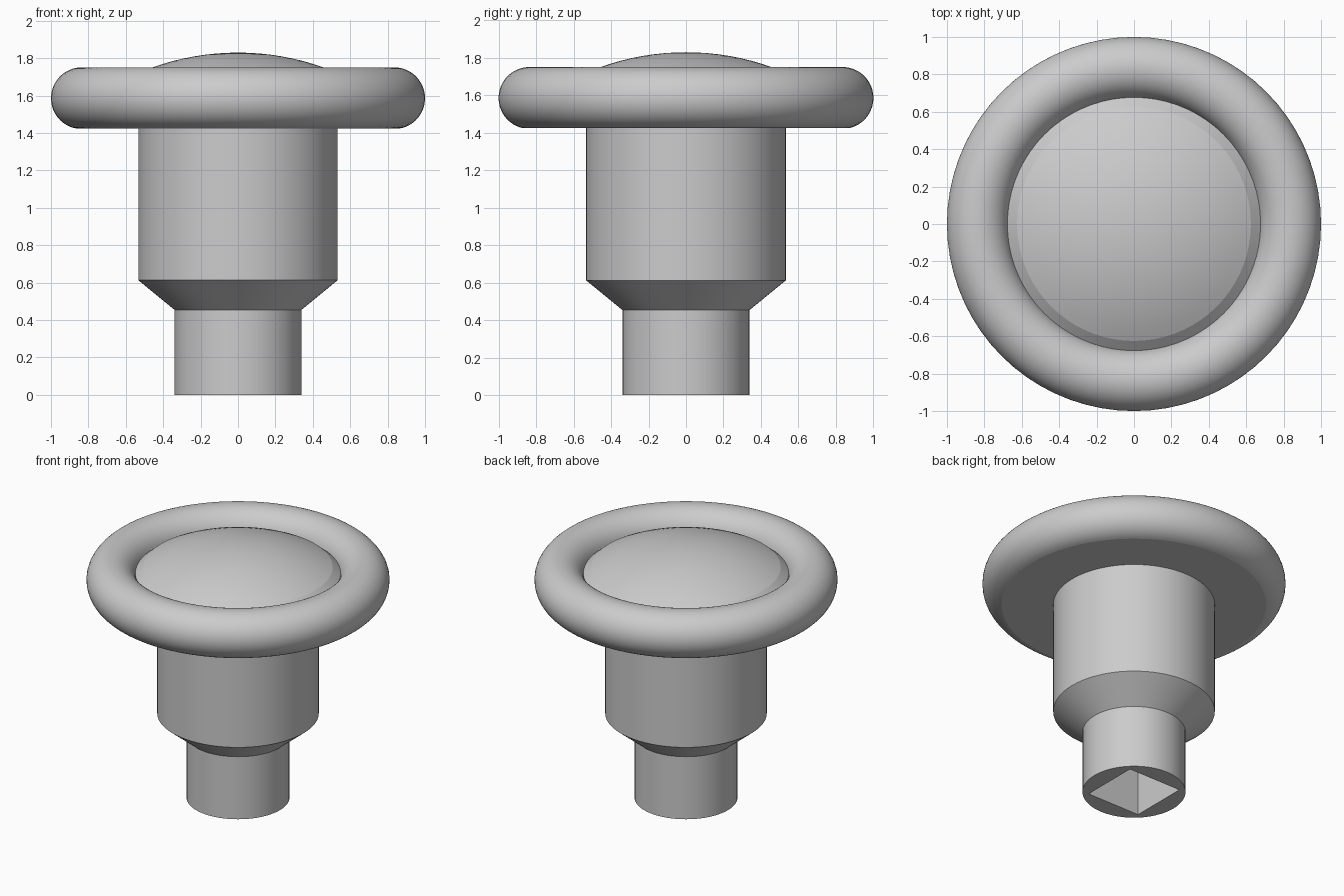
import bpy, bmesh
from math import pi, radians, sin, cos, asin, acos, sqrt

if "Cube" in bpy.data.objects:
    bpy.data.objects.remove(bpy.data.objects["Cube"])

grey = bpy.data.materials.new("plain_grey")
grey.use_nodes = True
colour = (0.6, 0.6, 0.6, 1)
grey.diffuse_color = colour
grey.node_tree.nodes["Principled BSDF"].inputs["Base Color"].default_value = colour


def lathe(name, profile, steps=72):
    """Spin an (r, z) profile about the z axis into a closed solid."""
    bm = bmesh.new()
    verts = [bm.verts.new((r, 0, z)) for r, z in profile]
    edges = [bm.edges.new(pair) for pair in zip(verts, verts[1:])]
    bmesh.ops.spin(bm, geom=verts + edges, cent=(0, 0, 0), axis=(0, 0, 1),
                   angle=2 * pi, steps=steps)
    bmesh.ops.remove_doubles(bm, verts=bm.verts, dist=1e-5)
    bmesh.ops.recalc_face_normals(bm, faces=bm.faces)
    mesh = bpy.data.meshes.new(name)
    bm.to_mesh(mesh)
    bm.free()
    obj = bpy.data.objects.new(name, mesh)
    bpy.context.collection.objects.link(obj)
    mesh.materials.append(grey)
    return obj


def activate(obj):
    bpy.ops.object.select_all(action="DESELECT")
    obj.select_set(True)
    bpy.context.view_layer.objects.active = obj


# Head: shallow dome, round rim and flat underside
ring_r, tube_r, ring_z = 0.835, 0.165, 1.586
dome_r, dome_top, dome_edge = 1.36, 1.83, 0.677
under_r, under_z = 0.873, 1.424

dome_n, arc_n = 12, 40
dome_span = asin(dome_edge / dome_r)
profile = []
for i in range(dome_n):
    a = dome_span * i / dome_n
    profile.append((dome_r * sin(a), dome_top - dome_r * (1 - cos(a))))

start = acos((dome_edge - ring_r) / tube_r)
end = -acos((under_r - ring_r) / tube_r)
for i in range(arc_n + 1):
    a = start + (end - start) * i / arc_n
    profile.append((ring_r + tube_r * cos(a), ring_z + tube_r * sin(a)))
profile.append((0, under_z))
head = lathe("knob_head", profile)

# Stem: wide barrel, tapered shoulder and narrow foot
stem = lathe("knob_stem", [(0, 1.5), (0.533, 1.5), (0.533, 0.613),
                           (0.34, 0.455), (0.34, 0), (0, 0)])

# Square socket in the foot
depth, side = 0.45, 0.424
bpy.ops.mesh.primitive_cube_add(size=1, location=(0, 0, 0))
cutter = bpy.context.object
cutter.name = "socket_cutter"
cutter.scale = (side, side, 2 * depth)
cutter.hide_render = True
cutter.data.materials.append(grey)
cut = stem.modifiers.new("socket", "BOOLEAN")
cut.operation = "DIFFERENCE"
cut.solver = "EXACT"
cut.object = cutter
activate(stem)
bpy.ops.object.modifier_apply(modifier=cut.name)
bpy.data.objects.remove(cutter)

for part in (head, stem):
    activate(part)
    bpy.ops.object.shade_smooth_by_angle(angle=radians(11))
